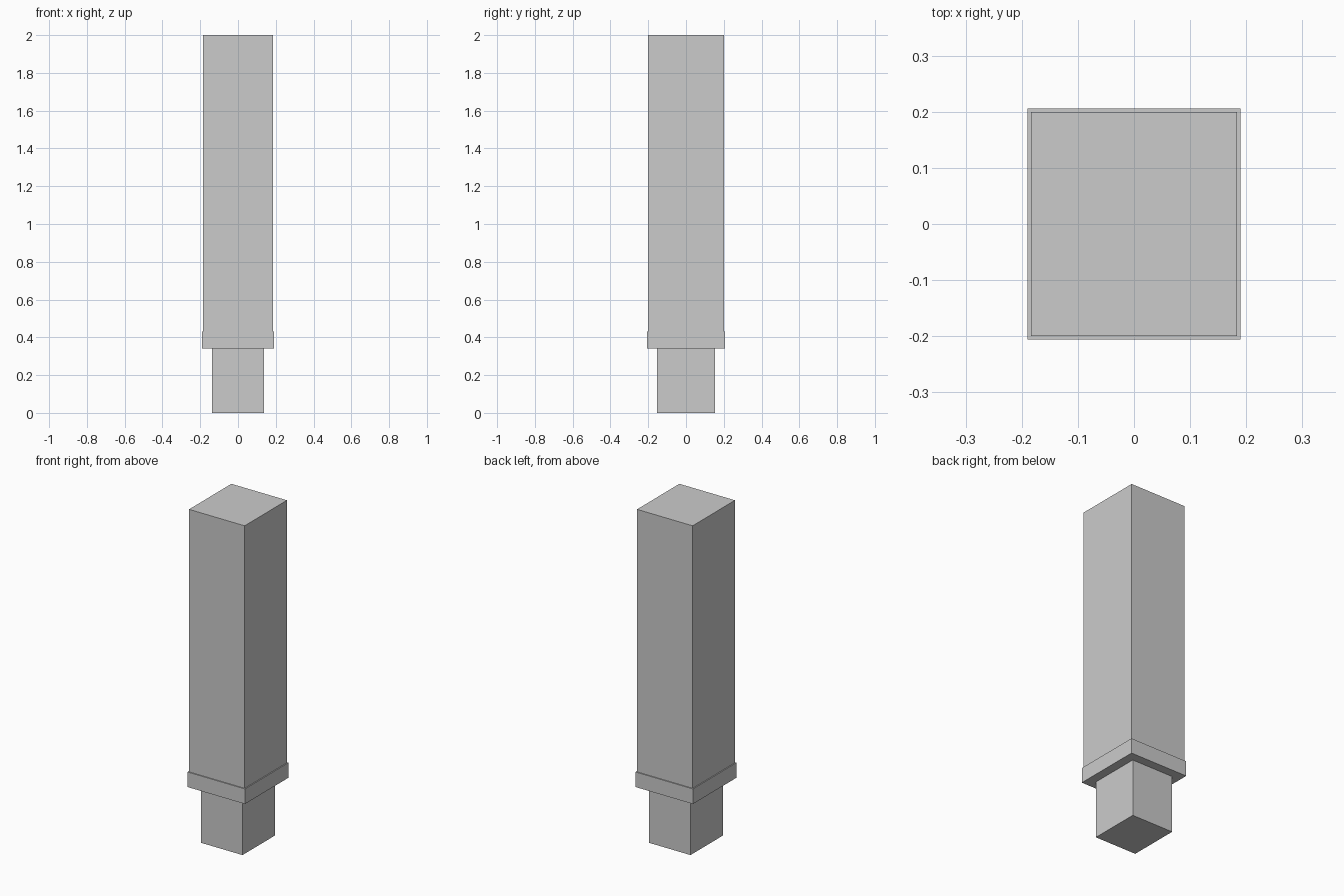
import bpy

if "Cube" in bpy.data.objects:
    bpy.data.objects.remove(bpy.data.objects["Cube"])


def box(name, half_x, half_y, z0, z1):
    """Axis-aligned box centred on x = y = 0 between two heights."""
    bpy.ops.mesh.primitive_cube_add(size=1, location=(0, 0, (z0 + z1) / 2))
    obj = bpy.context.object
    obj.name = name
    obj.scale = (2 * half_x, 2 * half_y, z1 - z0)
    bpy.ops.object.transform_apply(location=False, rotation=False, scale=True)
    return obj


# Narrow peg that stands on the ground
box("lower_peg", 0.137, 0.153, 0.0, 0.34)
# Slightly wider collar above the peg
box("collar", 0.19, 0.206, 0.34, 0.43)
# Tall main shaft
box("main_shaft", 0.184, 0.2, 0.43, 2.0)
